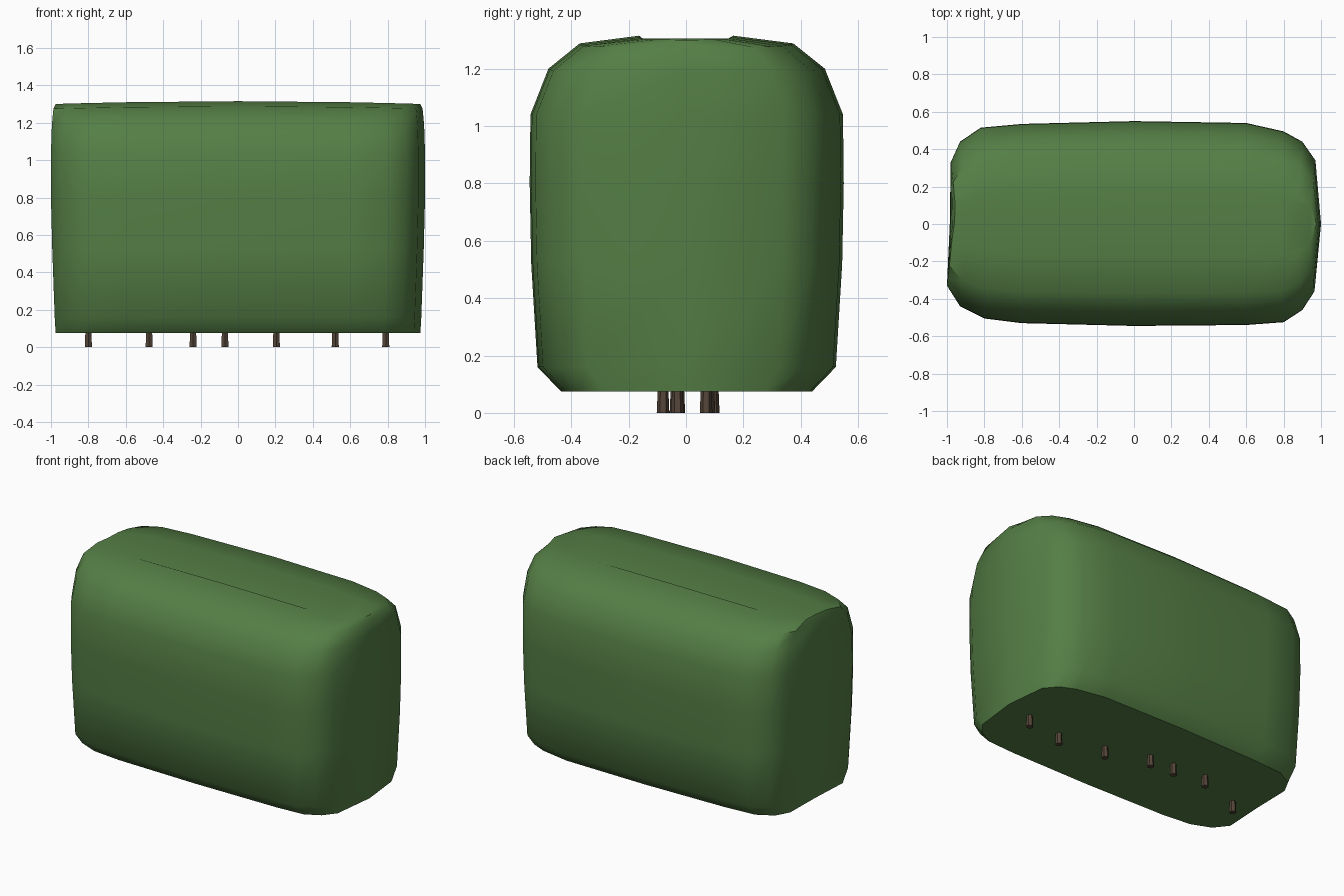
import bpy, bmesh, math

if "Cube" in bpy.data.objects:
    bpy.data.objects.remove(bpy.data.objects["Cube"])

def material(name, color):
    m = bpy.data.materials.new(name)
    m.diffuse_color = (*color, 1)
    m.use_nodes = True
    m.node_tree.nodes["Principled BSDF"].inputs["Base Color"].default_value = m.diffuse_color
    return m

green = material("leaf_green", (0.09, 0.21, 0.06))
brown = material("bark_brown", (0.09, 0.06, 0.04))

# Hedge outline seen from above, anticlockwise from the right end
plan = [(1.0, 0), (.97, .34), (.9, .44), (.8, .495), (.6, .54), (0, .55),
        (-.6, .535), (-.82, .515), (-.93, .44), (-.98, .33), (-.985, 0),
        (-1.0, -.33), (-.93, -.44), (-.8, -.505), (-.6, -.53), (0, -.545),
        (.6, -.54), (.8, -.525), (.9, -.46), (.965, -.36)]

# Height levels: z, depth scale, length scale
levels = [(.075, .80, .975), (.16, .95, .98), (.52, .99, .993), (.8, 1.0, 1.0),
          (1.04, .995, 1.0), (1.2, .88, .995), (1.288, .68, .987), (1.315, .30, .975)]

# Clipped hedge body: sides and top round over, ends stay upright
bm = bmesh.new()
rings = []
for z, sy, sx in levels:
    k = max(0, (z - 1.0) / .3)
    rings.append([bm.verts.new((x * sx, y * sy, z - .014 * k * x * x))
                  for x, y in plan])
n = len(plan)
for a, b in zip(rings, rings[1:]):
    for i in range(n):
        j = (i + 1) % n
        bm.faces.new((a[i], a[j], b[j], b[i]))
bm.faces.new(rings[0][::-1])
bm.faces.new(rings[-1])
mesh = bpy.data.meshes.new("hedge_body")
bm.to_mesh(mesh)
bm.free()
hedge = bpy.data.objects.new("hedge_body", mesh)
bpy.context.collection.objects.link(hedge)
mesh.materials.append(green)
bpy.ops.object.select_all(action='DESELECT')
hedge.select_set(True)
bpy.context.view_layer.objects.active = hedge
bpy.ops.object.shade_smooth_by_angle(angle=math.radians(42))

# Row of short stems under the hedge
stems = [(-.8, -.035), (-.475, .095), (-.24, .08), (-.07, .07),
         (.205, -.025), (.52, -.08), (.79, -.03)]
for x, y in stems:
    bpy.ops.mesh.primitive_cone_add(vertices=6, radius1=.022, radius2=.016,
                                    depth=.14, location=(x, y, .07))
    stem = bpy.context.object
    stem.name = "stem"
    stem.data.materials.append(brown)
